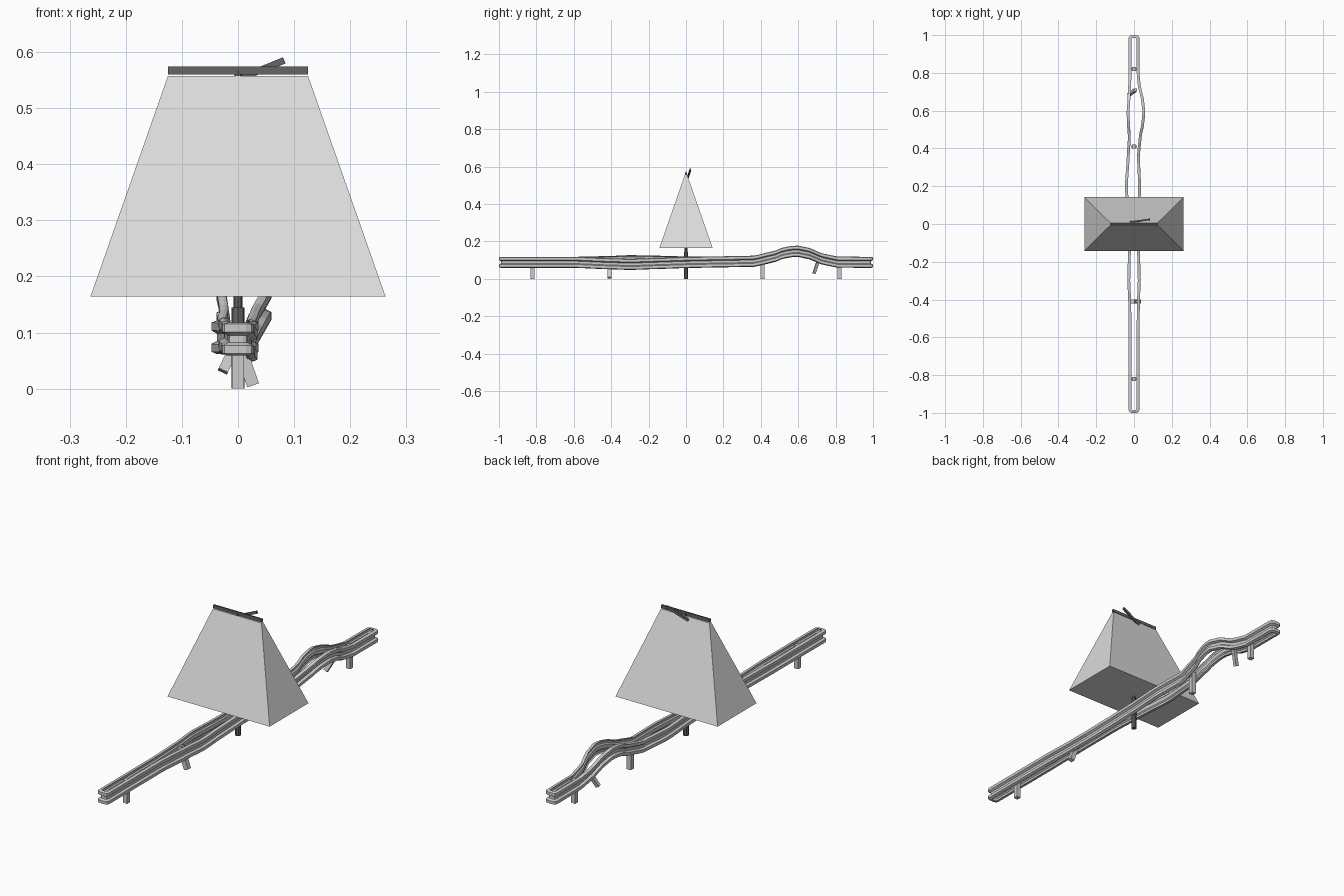
import bpy, bmesh, math
from mathutils import Vector

if "Cube" in bpy.data.objects:
    bpy.data.objects.remove(bpy.data.objects["Cube"])


def mat(name, v):
    m = bpy.data.materials.new(name)
    m.diffuse_color = (v, v, v, 1)
    m.use_nodes = True
    m.node_tree.nodes["Principled BSDF"].inputs["Base Color"].default_value = m.diffuse_color
    return m


STEEL = mat("galvanised_steel", 0.60)
DARK = mat("dark_metal", 0.13)
GLOW = mat("pale_light", 0.72)


def make(name, bm, material):
    bmesh.ops.recalc_face_normals(bm, faces=bm.faces)
    me = bpy.data.meshes.new(name)
    bm.to_mesh(me)
    bm.free()
    me.materials.append(material)
    ob = bpy.data.objects.new(name, me)
    bpy.context.collection.objects.link(ob)
    return ob


def bar(name, a, b, w, d, material):
    """Box beam from a to b, w wide and d deep."""
    a, b = Vector(a), Vector(b)
    z = (b - a).normalized()
    ref = Vector((0, 1, 0)) if abs(z.y) < 0.9 else Vector((1, 0, 0))
    x = ref.cross(z).normalized()
    y = z.cross(x)
    bm = bmesh.new()
    vs = bmesh.ops.create_cube(bm, size=1)["verts"]
    for v in vs:
        c = v.co.copy()
        v.co = (a + b) / 2 + x * c.x * w + y * c.y * d + z * c.z * (b - a).length
    return make(name, bm, material)


# dents along the rail: y, left x shift, left lift, right x shift, right lift
DENTS = [(-0.60, 0, 0, 0, 0), (-0.42, -0.002, 0.004, 0.003, -0.007),
         (-0.30, -0.007, 0.009, 0.007, -0.011), (-0.15, -0.004, 0.006, 0.004, -0.006),
         (0.0, -0.006, 0.002, 0.003, -0.001), (0.20, -0.020, 0.003, 0.009, 0.003),
         (0.36, -0.010, 0.005, 0.003, 0.006), (0.46, -0.004, 0.026, 0.012, 0.028),
         (0.53, -0.009, 0.052, 0.026, 0.053), (0.59, -0.011, 0.060, 0.032, 0.061),
         (0.65, -0.007, 0.048, 0.026, 0.050), (0.74, -0.002, 0.014, 0.006, 0.015),
         (0.82, 0, 0, 0, 0)]


def dent(y, side):
    k = 1 if side < 0 else 3
    for p, q in zip(DENTS, DENTS[1:]):
        if p[0] <= y <= q[0]:
            t = (y - p[0]) / (q[0] - p[0])
            t = t * t * (3 - 2 * t) * 0.5 + t * 0.5
            return p[k] + (q[k] - p[k]) * t, p[k + 1] + (q[k + 1] - p[k + 1]) * t
    return 0, 0


# rail: corrugated sheet swept round a long closed loop
R = 0.028
OUT = [(0.009, 0.118), (0.0, 0.115), (0.0, 0.101), (0.010, 0.095),
       (0.010, 0.082), (0.0, 0.077), (0.0, 0.063), (0.009, 0.059)]
INN = [(0.015, 0.060), (0.004 + 0.006, 0.065), (0.010, 0.075), (0.015, 0.080),
       (0.015, 0.097), (0.010, 0.103), (0.010, 0.112), (0.015, 0.117)]
section = OUT + INN
ys = [-0.98, -0.6] + [-0.6 + 0.03 * i for i in range(1, 48)] + [0.98]
corners = [(90, 0.0), (60, 0.0), (30, 0.0), (0, 0.0)]
path = [(1, y, 1.0, 0.0) for y in ys]
ends = [(math.cos(math.radians(a)), math.sin(math.radians(a))) for a in (45, 90)]


def loop_at(inset):
    """Plan of the loop at a given inset, with clipped round ends."""
    h, e, c = R - inset, 1.0 - inset, max(0.014 - inset * 0.5, 0.003)
    right = [(h, -e + c)] + [(h, y) for y in ys[1:-1]] + [(h, e - c)]
    right = [(h - c, -e), (h - c * 0.3, -e + c * 0.3)] + right
    right += [(h - c * 0.3, e - c * 0.3), (h - c, e)]
    return right + [(-x, y) for x, y in reversed(right)]


bm = bmesh.new()
rings = []
for inset, z in section:
    ring = []
    for x, y in loop_at(inset):
        dx, dz = dent(y, x)
        ring.append(bm.verts.new((x + dx, y, z + dz)))
    rings.append(ring)
n = len(rings[0])
for i, r in enumerate(rings):
    s = rings[(i + 1) % len(rings)]
    for j in range(n):
        k = (j + 1) % n
        bm.faces.new((r[j], r[k], s[k], s[j]))
make("crash_rail", bm, STEEL)

# posts: straight ones, then leaning and torn ones
for i, y in enumerate((-0.82, 0.41, 0.82)):
    bar(f"rail_post_{i}", (0, y, 0), (0, y, 0.108), 0.022, 0.022, STEEL)
bar("leaning_post", (0.027, -0.41, 0.006), (-0.008, -0.41, 0.106), 0.022, 0.022, STEEL)
bar("torn_post", (-0.027, 0.685, 0.031), (0.008, 0.71, 0.105), 0.018, 0.016, STEEL)

# spacers tying both sides of the rail to the posts
for i, y in enumerate((-0.82, -0.41, 0.41, 0.82)):
    bar(f"spacer_{i}", (-0.017, y, 0.089), (0.017, y, 0.089), 0.012, 0.012, STEEL)


# lamp pole
def pole(name, z0, z1, r0, r1):
    b = bmesh.new()
    bmesh.ops.create_cone(b, cap_ends=True, segments=8, radius1=r0, radius2=r1, depth=z1 - z0)
    bmesh.ops.translate(b, verts=b.verts, vec=(0, 0, (z0 + z1) / 2))
    make(name, b, DARK)


pole("lamp_pole_base", 0, 0.145, 0.012, 0.012)
pole("lamp_pole", 0.145, 0.566, 0.008, 0.006)

# lamp head and its broken arm
bar("lamp_tube", (-0.125, 0, 0.567), (0.125, 0, 0.567), 0.014, 0.008, DARK)
bar("broken_tube", (-0.02, 0.010, 0.543), (0.082, 0.024, 0.585), 0.012, 0.008, DARK)

# spreading light below the lamp
bm = bmesh.new()
lo = [bm.verts.new((sx * 0.263, sy * 0.143, 0.164)) for sx, sy in ((-1, -1), (1, -1), (1, 1), (-1, 1))]
hi = [bm.verts.new((sx * 0.125, sy * 0.006, 0.557)) for sx, sy in ((-1, -1), (1, -1), (1, 1), (-1, 1))]
bm.faces.new(lo)
bm.faces.new(hi)
for i in range(4):
    j = (i + 1) % 4
    bm.faces.new((lo[i], lo[j], hi[j], hi[i]))
make("light_beam", bm, GLOW)
